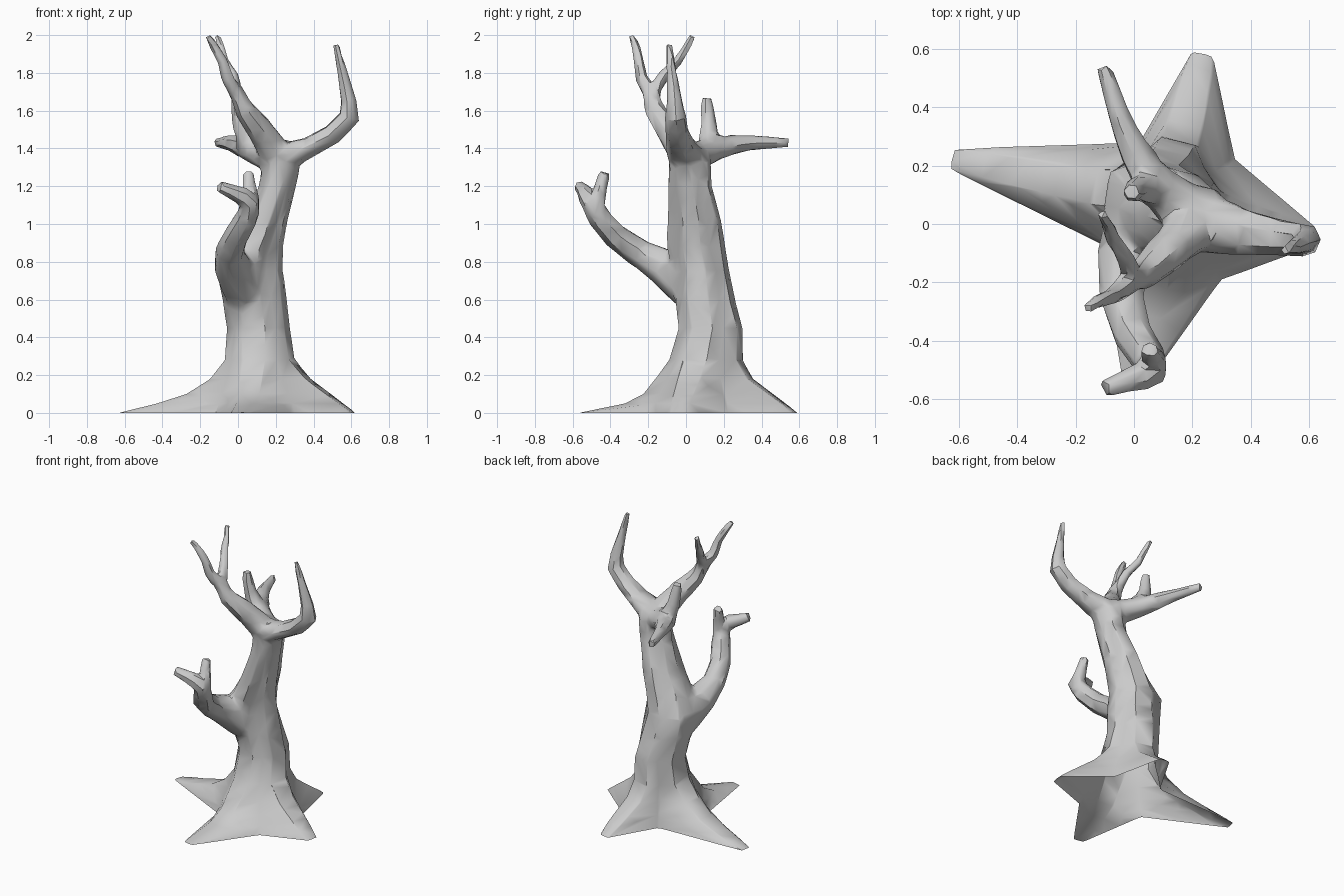
import bpy, bmesh, math
from mathutils import Vector

if "Cube" in bpy.data.objects:
    bpy.data.objects.remove(bpy.data.objects["Cube"])


def loft(name, rings):
    """Skin a list of equal-length point rings into a closed solid."""
    bm = bmesh.new()
    vs = [[bm.verts.new(p) for p in ring] for ring in rings]
    n = len(vs[0])
    for a, b in zip(vs, vs[1:]):
        for i in range(n):
            j = (i + 1) % n
            bm.faces.new((a[i], a[j], b[j], b[i]))
    bm.faces.new(vs[-1])
    bm.faces.new(vs[0][::-1])
    bmesh.ops.triangulate(bm, faces=[f for f in bm.faces if len(f.verts) > 4])
    bmesh.ops.recalc_face_normals(bm, faces=bm.faces[:])
    me = bpy.data.meshes.new(name)
    bm.to_mesh(me)
    bm.free()
    ob = bpy.data.objects.new(name, me)
    bpy.context.collection.objects.link(ob)
    return ob


def branch(name, path, sides=7):
    """Tapered tube along (x, y, z, radius[, sideways stretch]) stations."""
    pts = [Vector(p[:3]) for p in path]
    rings, side = [], None
    for i, p in enumerate(pts):
        before = (p - pts[i - 1]).normalized() if i else Vector()
        after = (pts[i + 1] - p).normalized() if i < len(pts) - 1 else Vector()
        t = (before + after).normalized()
        if side is None:
            side = t.cross(Vector((0, 0, 1)))
        side = (side - t * side.dot(t)).normalized()
        up = t.cross(side)
        r = path[i][3]
        w = path[i][4] if len(path[i]) > 4 else 1
        rings.append([p + r * (side * w * math.cos(a) + up * math.sin(a))
                      for a in (math.tau * k / sides for k in range(sides))])
    return loft(name, rings)


# Trunk: each ring has four root ridges (right, back, left, front) with valleys between
ANGLES = [math.radians(a) for a in (-14, 76, 169, 260)]
VALLEYS = [math.radians(a) for a in (31, 114, 213, 305)]
SPREAD = (1.0, .80, .98, 1.2)      # how far each valley web reaches at ground level
# z, centre x, centre y, right, back, left, front reach, valley reach, ridge half width
LEVELS = [
    (-.08, .11, .08, .53, .53, .76, .66, .275, .036),
    (0.00, .11, .08, .52, .52, .75, .65, .275, .036),
    (0.05, .11, .08, .45, .45, .54, .40, .255, .050),
    (0.10, .11, .08, .38, .38, .38, .30, .235, .055),
    (0.18, .11, .08, .27, .27, .25, .235, .20, .060),
    (0.28, .11, .09, .18, .20, .17, .17, .17, .065),
    (0.45, .11, .12, .155, .17, .16, .15, .15, .060),
    (0.60, .09, .10, .16, .15, .165, .15, .145, .060),
    (0.75, .07, .09, .16, .13, .17, .16, .135, .055),
    (0.88, .10, .06, .13, .14, .13, .16, .12, .050),
    (1.02, .15, .05, .105, .13, .10, .14, .105, .045),
    (1.20, .21, .02, .09, .11, .095, .11, .09, .040),
    (1.33, .23, .01, .10, .12, .10, .10, .095, .040),
    (1.41, .21, .01, .07, .09, .09, .08, .075, .030),
]
rings = []
for z, cx, cy, *reach, valley, hw in LEVELS:
    c = Vector((cx, cy, z))
    low = min(1, max(0, 1 - z / .3))
    bulge = .09 * max(0, 1 - abs(z - .74) / .2)   # swelling under the front branch
    ring = []
    for k, (a, v, r) in enumerate(zip(ANGLES, VALLEYS, reach)):
        d = Vector((math.cos(a), math.sin(a), 0))
        s = Vector((-d.y, d.x, 0))
        web = valley * (1 + (SPREAD[k] - 1) * low) + (bulge if k == 2 else 0)
        ring += [c + d * r - s * hw, c + d * r + s * hw,
                 c + web * Vector((math.cos(v), math.sin(v), 0))]
    rings.append(ring)
trunk = loft("tree", rings)

parts = [trunk]
# Right horn-shaped branch, broad where it leaves the trunk
parts.append(branch("right_branch", [
    (.20, .01, 1.33, .075), (.28, -.005, 1.37, .072, 1.5), (.38, -.025, 1.41, .056, 1.45),
    (.50, -.045, 1.475, .056, 1.15), (.588, -.055, 1.565, .058), (.585, -.06, 1.65, .043),
    (.555, -.075, 1.79, .029), (.518, -.09, 1.95, .017)]))

# Left upper branch and its fork
parts.append(branch("left_branch", [
    (.24, .03, 1.29, .08), (.19, -.02, 1.39, .088), (.11, -.10, 1.51, .072),
    (.04, -.165, 1.60, .056), (-.005, -.19, 1.69, .046), (-.055, -.235, 1.77, .034),
    (-.08, -.25, 1.86, .028), (-.125, -.265, 1.94, .024), (-.16, -.29, 1.995, .018)]))
parts.append(branch("left_branch_fork", [
    (.03, -.18, 1.61, .042), (-.01, -.165, 1.71, .037), (-.03, -.115, 1.79, .031),
    (-.075, -.045, 1.86, .026), (-.09, .0, 1.93, .022), (-.11, .035, 1.995, .017)]))

# Back branch with short upright stub
parts.append(branch("back_branch", [
    (.22, .0, 1.31, .08), (.16, .06, 1.36, .08, 1.2), (.06, .15, 1.395, .066, 1.15),
    (.0, .25, 1.42, .054), (-.045, .35, 1.43, .041), (-.105, .54, 1.43, .026)]))
parts.append(branch("back_branch_stub", [
    (.10, .12, 1.38, .07), (.05, .125, 1.44, .064), (.01, .12, 1.53, .042),
    (-.003, .11, 1.62, .036), (-.008, .11, 1.67, .027)]))

# Low front branch and its fork
parts.append(branch("front_branch", [
    (.07, .10, .58, .10), (.02, .0, .68, .12), (-.03, -.12, .775, .105),
    (-.045, -.25, .85, .078), (-.01, -.37, .935, .069), (.045, -.455, 1.03, .063),
    (.065, -.50, 1.11, .057), (.02, -.525, 1.15, .050), (-.04, -.54, 1.175, .040),
    (-.10, -.565, 1.20, .031)]))
parts.append(branch("front_branch_fork", [
    (.06, -.475, 1.05, .056), (.07, -.47, 1.13, .047), (.06, -.45, 1.20, .035),
    (.055, -.437, 1.25, .033), (.055, -.43, 1.275, .025)]))

# Fuse all the parts into one skin
bpy.ops.object.select_all(action='DESELECT')
for p in parts:
    p.select_set(True)
bpy.context.view_layer.objects.active = trunk
bpy.ops.object.join()
mod = trunk.modifiers.new("fuse", 'REMESH')
mod.mode = 'VOXEL'
mod.voxel_size = .011
bpy.ops.object.modifier_apply(modifier=mod.name)

# Soften the places where branches meet (centre, radius), then cut flat and open at the ground
JOINTS = [((.18, .02, 1.39), .18), ((-.02, -.06, .74), .24), ((.0, -.18, 1.68), .08),
          ((.05, .14, 1.42), .10), ((.06, -.48, 1.10), .07)]
bm = bmesh.new()
bm.from_mesh(trunk.data)
for centre, radius in JOINTS:
    near = [v for v in bm.verts if (v.co - Vector(centre)).length < radius]
    for _ in range(14):
        bmesh.ops.smooth_vert(bm, verts=near, factor=.5, use_axis_x=True,
                              use_axis_y=True, use_axis_z=True)
bmesh.ops.smooth_vert(bm, verts=bm.verts[:], factor=.5, use_axis_x=True,
                      use_axis_y=True, use_axis_z=True)
bmesh.ops.bisect_plane(bm, geom=bm.verts[:] + bm.edges[:] + bm.faces[:],
                       plane_co=(0, 0, 0), plane_no=(0, 0, 1), clear_inner=True)
bm.to_mesh(trunk.data)
bm.free()

# Reduce to a low-poly skin
mod = trunk.modifiers.new("reduce", 'DECIMATE')
mod.ratio = 1600 / max(1600, 2 * len(trunk.data.polygons))
bpy.ops.object.modifier_apply(modifier=mod.name)
bpy.ops.object.shade_smooth_by_angle(angle=math.radians(40))
